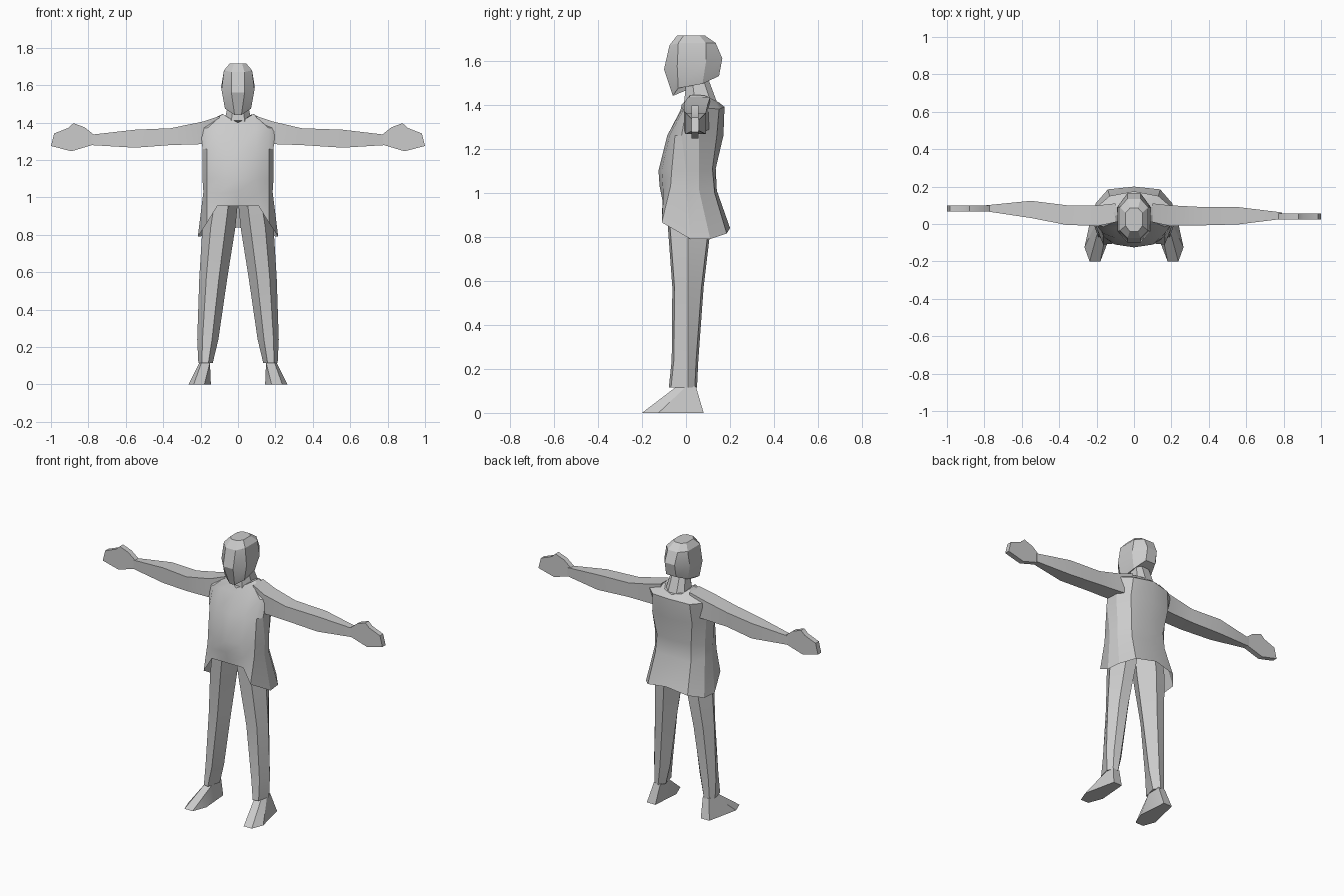
import bpy, bmesh, math

grey = bpy.data.materials.new("plain grey")
grey.diffuse_color = (0.6, 0.6, 0.6, 1)


def finish(name, bm):
    bmesh.ops.recalc_face_normals(bm, faces=bm.faces)
    me = bpy.data.meshes.new(name)
    bm.to_mesh(me)
    bm.free()
    ob = bpy.data.objects.new(name, me)
    bpy.context.collection.objects.link(ob)
    me.materials.append(grey)
    bpy.ops.object.select_all(action='DESELECT')
    ob.select_set(True)
    bpy.context.view_layer.objects.active = ob
    bpy.ops.object.shade_smooth_by_angle(angle=math.radians(25))
    return ob


def loft(name, rings, start=True, end=True):
    """Skin a stack of closed rings, optionally capping the ends."""
    bm = bmesh.new()
    vs = [[bm.verts.new(p) for p in r] for r in rings]
    n = len(vs[0])
    for a, b in zip(vs, vs[1:]):
        for i in range(n):
            j = (i + 1) % n
            bm.faces.new((a[i], a[j], b[j], b[i]))
    if start:
        bm.faces.new(vs[0])
    if end:
        bm.faces.new(vs[-1])
    return finish(name, bm)


def mirrored(half):
    """Complete a front-to-back half ring across x = 0."""
    return half + [(-x, y, z) for x, y, z in reversed(half) if x > 0]


# Tunic with flared, open hem
loft("tunic", [mirrored(h) for h in (
    [(0, -.105, .955), (.11, -.105, .955), (.165, -.11, .865), (.215, .02, .79),
     (.205, .11, .79), (.14, .185, .815), (0, .2, .84)],
    [(0, -.12, 1.03), (.11, -.105, 1.02), (.165, -.07, 1.03), (.185, 0, 1.03),
     (.175, .06, 1.01), (.125, .13, 1.0), (0, .14, 1.01)],
    [(0, -.125, 1.1), (.1, -.11, 1.1), (.165, -.065, 1.1), (.19, 0, 1.1),
     (.175, .06, 1.1), (.12, .12, 1.11), (0, .135, 1.11)],
    [(0, -.085, 1.26), (.1, -.075, 1.26), (.165, -.05, 1.26), (.19, -.02, 1.26),
     (.185, .06, 1.26), (.14, .14, 1.26), (0, .17, 1.26)],
    [(0, -.025, 1.375), (.1, -.02, 1.375), (.165, -.015, 1.37), (.2, 0, 1.375),
     (.2, .09, 1.385), (.13, .15, 1.38), (0, .175, 1.39)],
    [(0, -.02, 1.4), (.04, 0, 1.42), (.08, .02, 1.445), (.085, .05, 1.445),
     (.08, .09, 1.44), (.06, .13, 1.42), (0, .15, 1.41)],
)], start=False)

# Neck leaning back into the collar
loft("neck", [mirrored(h) for h in (
    [(.035, -.01, 1.4), (.07, .04, 1.42), (.065, .11, 1.42), (.03, .145, 1.4)],
    [(.03, 0, 1.49), (.052, .03, 1.5), (.05, .08, 1.51), (.025, .1, 1.52)],
)])

# Head, faceted, with a sloping jaw
loft("head", [mirrored(h) for h in (
    [(.018, -.06, 1.44), (.07, -.035, 1.475), (.065, .075, 1.495), (.035, .15, 1.53)],
    [(.035, -.1, 1.56), (.088, -.04, 1.575), (.09, .09, 1.59), (.035, .165, 1.61)],
    [(.035, -.075, 1.67), (.075, -.035, 1.68), (.075, .09, 1.68), (.035, .135, 1.68)],
    [(.022, -.04, 1.715), (.045, -.01, 1.715), (.045, .06, 1.715), (.022, .085, 1.715)],
)])

# Arm sections: x, front y, back y, bottom z, top z
arm = {
    "left": [(.1, .01, .11, 1.29, 1.435), (.19, -.01, .1, 1.285, 1.405),
             (.34, -.008, .092, 1.28, 1.37), (.56, -.002, .09, 1.266, 1.362),
             (.79, .027, .062, 1.28, 1.335)],
    "right": [(.1, .01, .11, 1.29, 1.435), (.19, -.01, .1, 1.285, 1.405),
              (.36, -.005, .1, 1.28, 1.37), (.55, .032, .124, 1.266, 1.362),
              (.79, .068, .1, 1.28, 1.335)],
}
hand = [(.77, 1.335), (.82, 1.375), (.88, 1.397), (.907, 1.372), (.983, 1.342),
        (1.0, 1.275), (.89, 1.247), (.77, 1.283)]

for side, s, y0, y1 in (("left", 1, .025, .057), ("right", -1, .067, .1)):
    loft(side + "_arm", [[(s * x, f, b), (s * x, k, b), (s * x, k, t), (s * x, f, t)]
                         for x, f, k, b, t in arm[side]])
    # Flat mitten hand
    loft(side + "_hand", [[(s * x, y, z) for x, z in hand] for y in (y0, y1)])

    # Trouser leg: z, inner x, outer x, front y, back y
    legs = [(.115, .135, .212, -.078, .05), (.24, .105, .218, -.065, .056),
            (.57, .057, .207, -.062, .08), (.84, .014, .19, -.082, .112),
            (.98, .0, .165, -.09, .115)]
    rings = []
    for z, i, o, f, b in legs:
        w = o - i
        rings.append([(s * x, y, z) for x, y in (
            (i + .3 * w, f), (i + .75 * w, f + .01), (o, .01),
            (i + .75 * w, b - .01), (i + .35 * w, b), (i, .01))])
    loft(side + "_leg", rings)

    # Wedge foot turned outward
    bm = bmesh.new()
    for x, y, z in [(.145, -.11, 0), (.18, -.2, 0), (.237, -.2, 0), (.265, -.125, 0),
                    (.22, .08, 0), (.16, .08, 0), (.15, -.045, .118), (.195, -.045, .118),
                    (.205, 0, .12), (.195, .045, .12), (.15, .045, .12)]:
        bm.verts.new((s * x, y, z))
    bmesh.ops.convex_hull(bm, input=bm.verts)
    bmesh.ops.dissolve_limit(bm, angle_limit=.02, verts=bm.verts, edges=bm.edges)
    finish(side + "_foot", bm)
